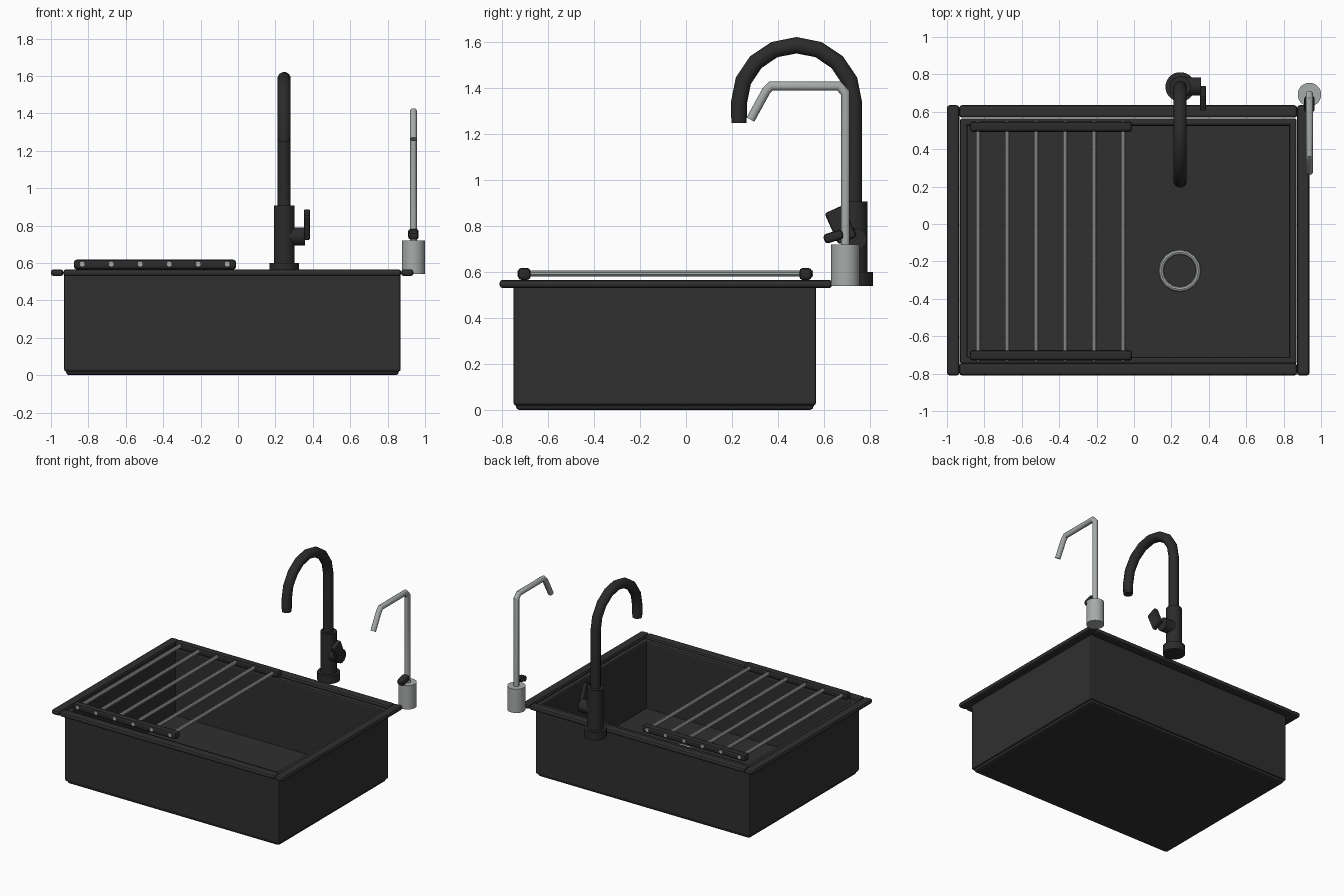
import bpy, bmesh, math
from mathutils import Vector, Matrix

if "Cube" in bpy.data.objects:
    bpy.data.objects.remove(bpy.data.objects["Cube"])


def material(name, col):
    m = bpy.data.materials.new(name)
    m.diffuse_color = (*col, 1)
    m.use_nodes = True
    m.node_tree.nodes["Principled BSDF"].inputs["Base Color"].default_value = m.diffuse_color
    return m


BLACK = material("matte_black", (0.029, 0.029, 0.029))
DARK = material("fixture_black", (0.024, 0.024, 0.024))
STEEL = material("brushed_steel", (0.38, 0.41, 0.40))


def finish(name, bm, mat, smooth=False):
    bmesh.ops.recalc_face_normals(bm, faces=bm.faces[:])
    me = bpy.data.meshes.new(name)
    bm.to_mesh(me)
    bm.free()
    me.materials.append(mat)
    ob = bpy.data.objects.new(name, me)
    bpy.context.collection.objects.link(ob)
    if smooth:
        bpy.ops.object.select_all(action='DESELECT')
        ob.select_set(True)
        bpy.context.view_layer.objects.active = ob
        bpy.ops.object.shade_smooth_by_angle(angle=math.radians(35))
    return ob


def box(name, lo, hi, mat, bevel=0.01, segs=2, tilt=0):
    """Bevelled box between two corners, tilted about x around its centre."""
    lo, hi = Vector(lo), Vector(hi)
    bm = bmesh.new()
    bmesh.ops.create_cube(bm, size=1)
    bmesh.ops.scale(bm, vec=hi - lo, verts=bm.verts[:])
    bmesh.ops.bevel(bm, geom=bm.edges[:], offset=bevel, segments=segs,
                    profile=0.5, affect='EDGES')
    bm.transform(Matrix.Translation((lo + hi) / 2) @ Matrix.Rotation(math.radians(tilt), 4, 'X'))
    return finish(name, bm, mat)


def tube(name, pts, r, mat, sides=16):
    """Round tube swept along a path; two points make a cylinder."""
    pts = [Vector(p) for p in pts]
    bm = bmesh.new()
    rings = []
    for i, p in enumerate(pts):
        a = (p - pts[i - 1]).normalized() if i else None
        b = (pts[i + 1] - p).normalized() if i < len(pts) - 1 else None
        t = ((a or b) + (b or a)).normalized()
        u = Vector((1, 0, 0)) if abs(t.x) < 0.9 else Vector((0, 1, 0))
        v = t.cross(u)
        k = 1 / max(0.5, t.dot(a or b))      # mitre stretch at bends
        angs = [2 * math.pi * (j + 0.5) / sides for j in range(sides)]
        rings.append([bm.verts.new(p + r * (math.cos(g) * u + k * math.sin(g) * v)) for g in angs])
    for A, B in zip(rings, rings[1:]):
        for j in range(sides):
            bm.faces.new((A[j], A[(j + 1) % sides], B[(j + 1) % sides], B[j]))
    bm.faces.new(rings[0])
    bm.faces.new(rings[-1])
    return finish(name, bm, mat, True)


# Basin: floor and four walls
box("basin_floor", (-0.92, -0.74, 0), (0.86, 0.555, 0.04), BLACK, 0.018)
for side, x in (("left", -0.93), ("right", 0.83)):
    box(f"basin_wall_{side}", (x, -0.75, 0.02), (x + 0.04, 0.565, 0.55), BLACK, 0.012)
for side, y in (("front", -0.75), ("back", 0.525)):
    box(f"basin_wall_{side}", (-0.915, y, 0.02), (0.855, y + 0.04, 0.55), BLACK, 0.012)

# Rim bars around the top
for side, x in (("left", -1.0), ("right", 0.872)):
    box(f"rim_{side}", (x, -0.81, 0.53), (x + 0.066, 0.635, 0.566), BLACK, 0.014)
for side, y in (("front", -0.81), ("back", 0.569)):
    box(f"rim_{side}", (-0.934, y, 0.53), (0.872, y + 0.066, 0.566), BLACK, 0.014)

# Drain ring
bm = bmesh.new()
N, M = 16, 8
vs = [[bm.verts.new(((0.1 + 0.013 * math.cos(b)) * math.cos(a) + 0.245,
                     (0.1 + 0.013 * math.cos(b)) * math.sin(a) - 0.25,
                     0.045 + 0.013 * math.sin(b)))
       for b in (2 * math.pi * j / M for j in range(M))]
      for a in (2 * math.pi * i / N for i in range(N))]
for i in range(N):
    for j in range(M):
        k, l = (i + 1) % N, (j + 1) % M
        bm.faces.new((vs[i][j], vs[k][j], vs[k][l], vs[i][l]))
finish("drain_ring", bm, STEEL, True)

# Drying rack: two end rails and six rods
for side, y in (("front", -0.73), ("back", 0.492)):
    box(f"rack_rail_{side}", (-0.878, y, 0.565), (-0.01, y + 0.055, 0.618), DARK, 0.016)
for i in range(6):
    x = -0.833 + 0.155 * i
    tube(f"rack_rod_{i + 1}", [(x, -0.733, 0.594), (x, 0.552, 0.594)], 0.0135, STEEL, 10)

# Main faucet: base, body, gooseneck, nozzle
FX, FY = 0.247, 0.733
tube("faucet_base", [(FX, FY, 0.54), (FX, FY, 0.60)], 0.079, DARK, 24)
tube("faucet_body", [(FX, FY, 0.59), (FX, FY, 0.907)], 0.056, DARK, 24)
arc = [(FX, 0.48 + 0.25 * math.cos(math.radians(22.5 * i)),
        1.335 + 0.25 * math.sin(math.radians(22.5 * i))) for i in range(9)]
tube("faucet_spout", [(FX, 0.73, 0.9)] + arc + [(FX, 0.23, 1.268)], 0.036, DARK, 12)
tube("faucet_nozzle", [(FX, 0.23, 1.28), (FX, 0.23, 1.248)], 0.033, DARK, 12)

# Faucet handle: side hub and tilted lever
tube("handle_hub", [(FX, 0.735, 0.742), (0.357, 0.735, 0.742)], 0.05, DARK, 16)
box("handle_lever", (0.352, 0.628, 0.731), (0.386, 0.716, 0.879), DARK, 0.01, 2, 24)

# Filtered water tap: base, bent pipe, small knob
TX, TY = 0.938, 0.692
tube("tap_base", [(TX, TY, 0.54), (TX, TY, 0.72)], 0.063, STEEL, 24)
path = [(TY, 0.71), (TY, 1.378), (0.665, 1.408), (0.37, 1.408), (0.348, 1.386), (0.28, 1.262)]
tube("tap_pipe", [(TX, y, z) for y, z in path], 0.02, STEEL, 12)
box("tap_knob", (TX - 0.028, 0.598, 0.733), (TX + 0.028, 0.684, 0.775), DARK, 0.014, 2, 17)
